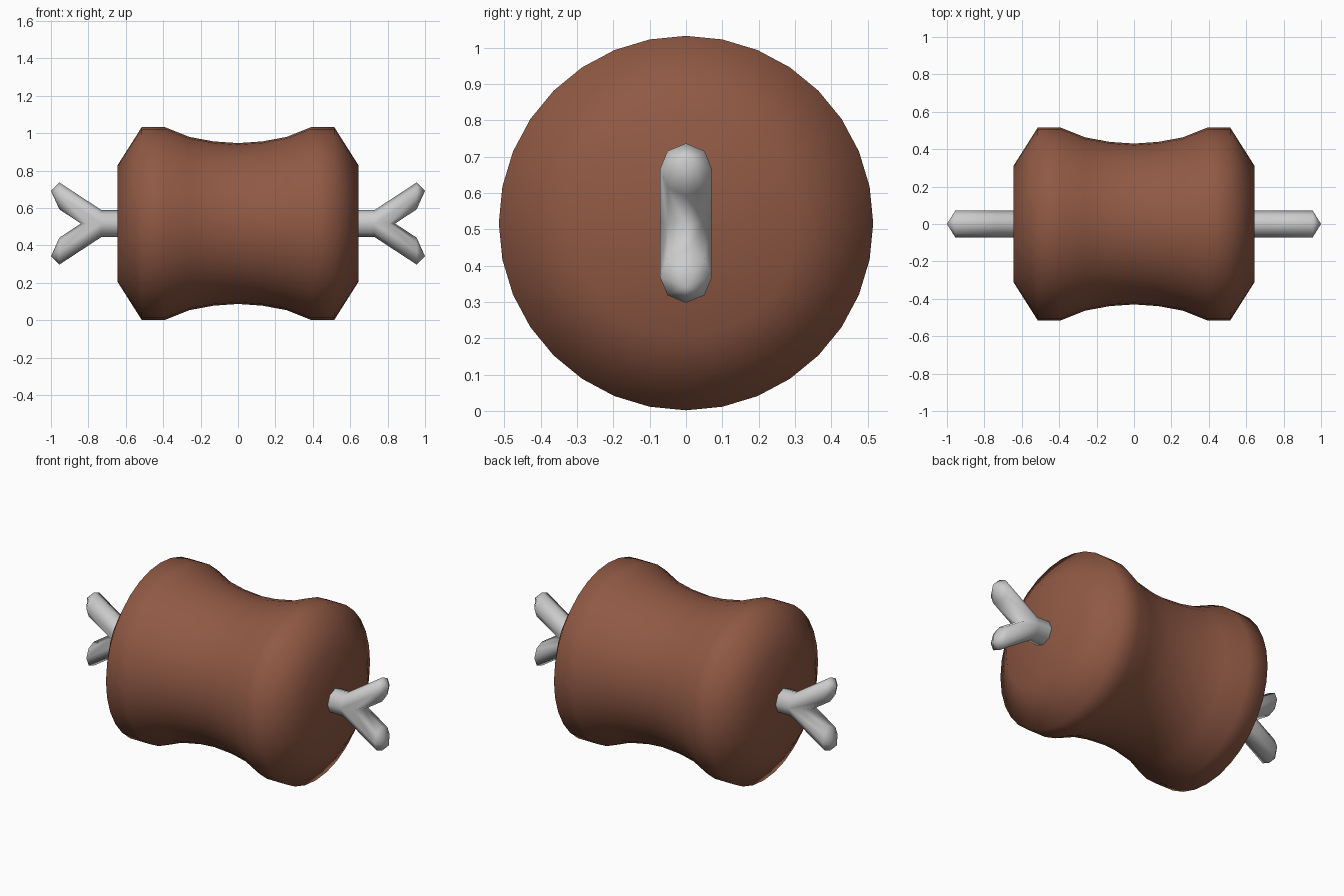
import bpy, bmesh, math

if "Cube" in bpy.data.objects:
    bpy.data.objects.remove(bpy.data.objects["Cube"])

CZ = 0.517  # height of the long axis


def finish(bm, name, color=None):
    bmesh.ops.remove_doubles(bm, verts=bm.verts, dist=0.0005)
    bmesh.ops.recalc_face_normals(bm, faces=bm.faces)
    mesh = bpy.data.meshes.new(name)
    bm.to_mesh(mesh)
    bm.free()
    for p in mesh.polygons:
        p.use_smooth = True
    ob = bpy.data.objects.new(name, mesh)
    bpy.context.collection.objects.link(ob)
    if color:
        mat = bpy.data.materials.new(name)
        mat.diffuse_color = color
        mat.use_nodes = True
        mat.node_tree.nodes["Principled BSDF"].inputs["Base Color"].default_value = mat.diffuse_color
        mesh.materials.append(mat)
    return ob


# Meat: waisted profile (x, radius) spun round the long axis
half = [(0.13, 0.439), (0.26, 0.463), (0.39, 0.515), (0.515, 0.515), (0.645, 0.31), (0.645, 0)]
profile = [(-x, r) for x, r in reversed(half)] + [(0, 0.43)] + half
bm = bmesh.new()
verts = [bm.verts.new((x, 0, CZ + r)) for x, r in profile]
edges = [bm.edges.new(pair) for pair in zip(verts, verts[1:])]
bmesh.ops.spin(bm, geom=verts + edges, cent=(0, 0, CZ), axis=(1, 0, 0),
               angle=math.tau, steps=32, use_merge=True)
finish(bm, "meat", (0.28, 0.1, 0.058, 1))

# Bone: eight-sided shaft that splits into two slanted prongs at each end
R, FORK, SLOPE, END = 0.072, 0.73, 0.655, 0.955
RISE = (END - FORK) * SLOPE
circle = [(R * math.sin(a), R * math.cos(a)) for a in (math.tau * i / 8 for i in range(8))]


def bridge(bm, a, b):
    for i in range(8):
        j = (i + 1) % 8
        bm.faces.new((a[i], a[j], b[j], b[i]))


bm = bmesh.new()
for side in (1, -1):
    def ring(points):
        return [bm.verts.new((side * x, y, CZ + z)) for x, y, z in points]

    bridge(bm, ring((0, y, z) for y, z in circle), ring((FORK, y, z) for y, z in circle))
    for up in (1, -1):
        # the inner half of each prong starts at the crotch on the mid plane
        start = ring((FORK + max(0, -z) / SLOPE, y, up * max(0, z)) for y, z in circle)
        end = ring((END, y, up * (z + RISE)) for y, z in circle)
        bridge(bm, start, end)
        tip = bm.verts.new((side, 0, CZ + up * 0.175))
        for i in range(8):
            bm.faces.new((end[i], end[(i + 1) % 8], tip))
finish(bm, "bone")
